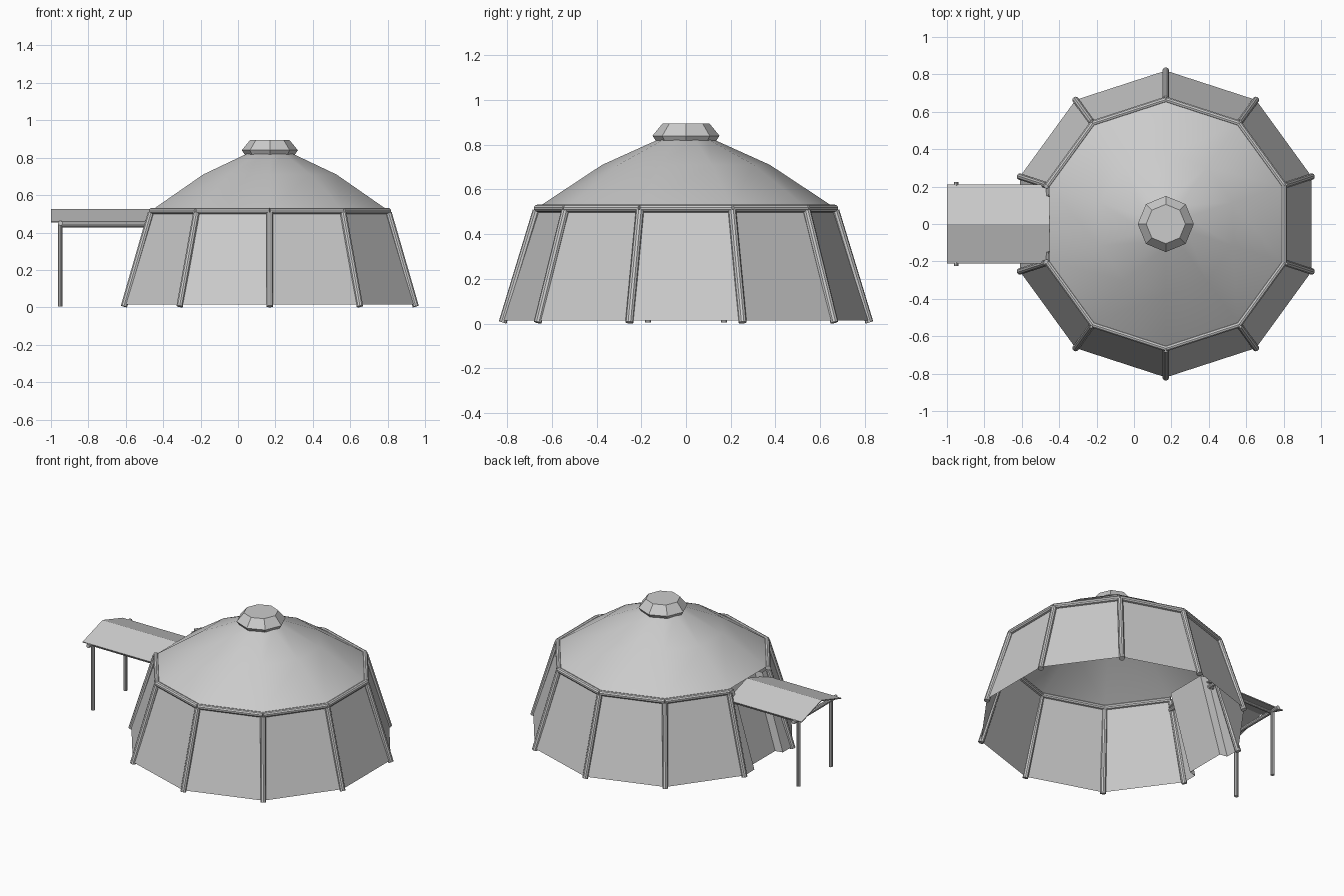
import bpy, bmesh
from math import sin, cos, pi, radians
from mathutils import Vector

cube = bpy.data.objects.get("Cube")
if cube:
    bpy.data.objects.remove(cube)

CX = 0.17          # centre of the tent along x
SIDES = 10
DOOR = 4           # index of the side that faces -x

def material(name, value):
    m = bpy.data.materials.new(name)
    m.use_nodes = True
    m.diffuse_color = (value, value, value, 1)
    m.node_tree.nodes["Principled BSDF"].inputs["Base Color"].default_value = m.diffuse_color
    return m

GREY = material("canvas grey", 0.6)

def finish(name, bm, smooth=True):
    mesh = bpy.data.meshes.new(name)
    bm.to_mesh(mesh)
    bm.free()
    mesh.materials.append(GREY)
    ob = bpy.data.objects.new(name, mesh)
    bpy.context.collection.objects.link(ob)
    if smooth:
        bpy.ops.object.select_all(action='DESELECT')
        ob.select_set(True)
        bpy.context.view_layer.objects.active = ob
        bpy.ops.object.shade_smooth_by_angle(angle=radians(30))
    return ob

def corner(i, r, z, n=SIDES):
    a = 2 * pi * (i + 0.5) / n if n == SIDES else 2 * pi * i / n
    return Vector((CX + r * cos(a), r * sin(a), z))

def rings(name, profile, n=SIDES, skip=None, cap=False, smooth=True):
    """Faceted shell through (radius, height) rings, optionally missing one side."""
    bm = bmesh.new()
    loops = [[bm.verts.new(corner(i, r, z, n)) for i in range(n)] for r, z in profile]
    for low, high in zip(loops, loops[1:]):
        for i in range(n):
            if i != skip:
                j = (i + 1) % n
                bm.faces.new((low[i], low[j], high[j], high[i]))
    if cap:
        bm.faces.new(loops[-1])
    return finish(name, bm, smooth)

def rod(name, a, b, radius, sides=10):
    a, b = Vector(a), Vector(b)
    bm = bmesh.new()
    bmesh.ops.create_cone(bm, cap_ends=True, segments=sides, radius1=radius,
                          radius2=radius, depth=(b - a).length)
    turn = (b - a).to_track_quat('Z', 'Y').to_matrix().to_4x4()
    turn.translation = (a + b) / 2
    bm.transform(turn)
    return finish(name, bm)

# Canvas wall, open on the door side, and main roof
BASE_R, TOP_R, BASE_Z, TOP_Z = 0.82, 0.66, 0.015, 0.51
rings("wall", [(BASE_R, BASE_Z), (TOP_R, TOP_Z)], skip=DOOR)
rings("roof", [(0.655, 0.525), (0.375, 0.71), (0.12, 0.825)])

# Door side: two flaps with a recessed panel between them
def door_wall():
    bm = bmesh.new()
    rows = []
    for r, z in ((BASE_R, BASE_Z), (TOP_R, TOP_Z)):
        x, half = CX - r * cos(pi / SIDES), r * sin(pi / SIDES)
        row = [(x, half), (x, 0.15), (x + 0.05, 0.14),
               (x + 0.05, -0.14), (x, -0.15), (x, -half)]
        rows.append([bm.verts.new((px, py, z)) for px, py in row])
    for k in range(5):
        bm.faces.new((rows[0][k], rows[0][k + 1], rows[1][k + 1], rows[1][k]))
    finish("door_wall", bm)
door_wall()

# Sloping poles at the corners and eave rails between them
for i in range(SIDES):
    rod(f"pole_{i}", corner(i, 0.82, 0.005), corner(i, 0.668, 0.505), 0.018)
    if i != (DOOR):
        rod(f"eave_rail_{i}", corner(i, 0.665, 0.515), corner(i + 1, 0.665, 0.515), 0.017)

# Crown cap
rings("crown", [(0.135, 0.818), (0.15, 0.84), (0.105, 0.895)], n=8, cap=True, smooth=False)

# Porch canopy: thin gabled sheet
def canopy():
    bm = bmesh.new()
    ends = [[bm.verts.new((x, y, z)) for y, z in ((-0.21, 0.46), (0, 0.525), (0.21, 0.46))]
            for x in (-1.0, -0.45)]
    for k in range(2):
        bm.faces.new((ends[0][k], ends[1][k], ends[1][k + 1], ends[0][k + 1]))
    ob = finish("porch_canopy", bm, False)
    solid = ob.modifiers.new("thickness", 'SOLIDIFY')
    solid.thickness = 0.006
canopy()

# Porch frame
for side, y in (("left", 0.17), ("right", -0.17)):
    rod(f"porch_post_{side}", (-0.95, y, 0.005), (-0.95, y, 0.445), 0.013)
    rod(f"porch_rail_{side}", (-0.96, y, 0.438), (-0.47, y, 0.438), 0.01)
rod("porch_crossbar_outer", (-0.95, -0.225, 0.45), (-0.95, 0.225, 0.45), 0.013)
rod("porch_crossbar_inner", (-0.47, -0.22, 0.45), (-0.47, 0.22, 0.45), 0.013)
